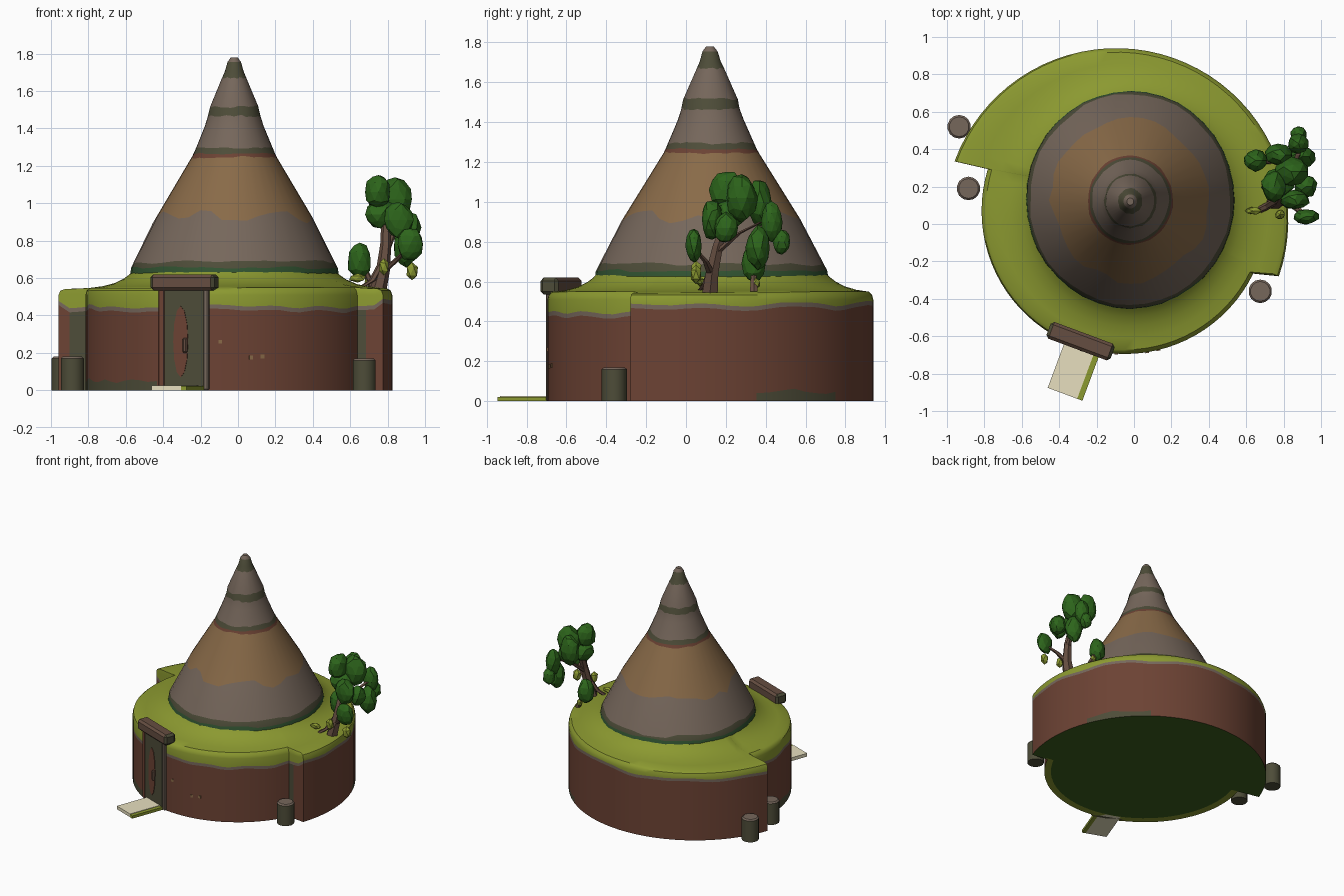
import bpy, bmesh, math, random
from mathutils import Vector, Matrix, noise

if "Cube" in bpy.data.objects:
    bpy.data.objects.remove(bpy.data.objects["Cube"])
random.seed(4)

COLOURS = {
    "grass": (0.26, 0.32, 0.03), "clay_wall": (0.15, 0.055, 0.034),
    "roof_grey": (0.18, 0.135, 0.105), "roof_tan": (0.25, 0.145, 0.065),
    "dark_olive": (0.075, 0.073, 0.04), "moss_green": (0.03, 0.085, 0.03),
    "leaf": (0.026, 0.13, 0.011), "cream": (0.80, 0.74, 0.52),
    "bark": (0.13, 0.075, 0.052), "underside": (0.045, 0.11, 0.012)}
NAMES = list(COLOURS)
MATS = []
for key, col in COLOURS.items():
    m = bpy.data.materials.new(key)
    m.use_nodes = True
    m.diffuse_color = (*col, 1)
    m.node_tree.nodes["Principled BSDF"].inputs["Base Color"].default_value = (*col, 1)
    MATS.append(m)


def finish(name, bm, smooth=None):
    bmesh.ops.recalc_face_normals(bm, faces=bm.faces)
    me = bpy.data.meshes.new(name)
    bm.to_mesh(me)
    bm.free()
    for m in MATS:
        me.materials.append(m)
    ob = bpy.data.objects.new(name, me)
    bpy.context.collection.objects.link(ob)
    if smooth:
        bpy.ops.object.select_all(action="DESELECT")
        ob.select_set(True)
        bpy.context.view_layer.objects.active = ob
        bpy.ops.object.shade_smooth_by_angle(angle=math.radians(smooth))


def paint(faces, colour):
    for f in faces:
        f.material_index = NAMES.index(colour)


def skin(bm, rings, rule, caps=(None, None)):
    """Join closed rings of points; rule(band, i) names each face's colour."""
    vs = [[bm.verts.new(p) for p in r] for r in rings]
    n = len(rings[0])
    for b in range(len(rings) - 1):
        for i in range(n):
            j = (i + 1) % n
            paint([bm.faces.new((vs[b][i], vs[b][j], vs[b + 1][j], vs[b + 1][i]))], rule(b, i))
    for ring, colour in zip((vs[0], vs[-1]), caps):
        if colour:
            paint([bm.faces.new(ring)], colour)


def wave(i, seed, size=0.35):
    return noise.noise(Vector((i * size, seed, 0.5)))


def arc(cx, cy, r, a0, a1, n):
    angles = [math.radians(a0 + (a1 - a0) * k / n) for k in range(n + 1)]
    return [Vector((cx + r * math.cos(a), cy + r * math.sin(a), 0)) for a in angles]


def thirds(p, q):
    return [p.lerp(q, 1 / 3), p.lerp(q, 2 / 3)]


# Drum house: two offset arcs that leave a step on each side
FRONT = Vector((-0.05, 0.07, 0))
R_FRONT = 0.765
back_arc = arc(-0.095, 0.02, 0.92, -19, 160, 40)
front_arc = arc(FRONT.x, FRONT.y, R_FRONT, 163, 334, 40)
outline = (back_arc + thirds(back_arc[-1], front_arc[0])
           + front_arc + thirds(front_arc[-1], back_arc[0]))
AXIS = Vector((-0.02, 0.13, 0))
N = len(outline)
LEFT_STEP = len(back_arc)
RIGHT_STEP = LEFT_STEP + 2 + len(front_arc)


def level(t, heights=None):
    """Outline moved a share t toward the roof's foot; grass slopes up to the foot."""
    ring = []
    for i, p in enumerate(outline):
        d = p - AXIS
        a = math.atan2(d.y, d.x)
        foot = AXIS + Vector((0.54 * math.cos(a), 0.575 * math.sin(a), 0))
        q = p.lerp(foot, t)
        z = heights[i] if heights else 0.54 + 0.1 * math.exp(-(q - foot).length / 0.09)
        ring.append((q.x, q.y, z))
    return ring


lip = [(0.487 if i < LEFT_STEP else 0.448) + 0.022 * wave(i, 2) for i in range(N)]
moss = [0.05 + 0.03 * wave(i, 7, 0.5) for i in range(N)]
rings = [level(0.22, [0] * N), level(0, [0] * N), level(0, moss),
         level(0, [z - 0.022 for z in lip]), level(0, lip),
         level(0, [0.51] * N), level(0.025, [0.533] * N)]
rings += [level(t) for t in (0.09, 0.35, 0.6, 0.8, 0.92, 1)]
MOSSY = [*range(9, 16), *range(LEFT_STEP, LEFT_STEP + 20), RIGHT_STEP - 1]


def drum_colour(band, i):
    if band == 0:
        return "grass" if LEFT_STEP < i < RIGHT_STEP else "underside"
    if band == 1:
        return "dark_olive" if i in MOSSY else "clay_wall"
    if band == 2:
        return "dark_olive" if i in (LEFT_STEP, LEFT_STEP + 1, RIGHT_STEP - 1) else "clay_wall"
    return "roof_grey" if band == 3 else "grass"


bm = bmesh.new()
skin(bm, rings, drum_colour, ("underside", None))
finish("drum_house", bm, 35)

# Small tan stones set in the front wall
for k, (x, z) in enumerate(((-0.095, 0.26), (0.07, 0.175), (0.13, 0.18))):
    bm = bmesh.new()
    y = FRONT.y - math.sqrt(R_FRONT ** 2 - (x - FRONT.x) ** 2)
    bmesh.ops.create_cube(bm, size=1, matrix=Matrix.Translation((x, y, z))
                          @ Matrix.Rotation((x - FRONT.x) / R_FRONT, 4, "Z")
                          @ Matrix.Diagonal((0.02, 0.009, 0.02, 1)))
    paint(bm.faces, "roof_tan")
    finish("wall_stone_%d" % (k + 1), bm)

# Stacked conical roof: radius, height, ripple, colour of the band above
PROFILE = [(0.56, 0.6, 0, "moss_green"), (0.552, 0.655, 0.015, "dark_olive"),
           (0.538, 0.685, 0.022, "roof_grey"), (0.415, 0.93, 0.05, "roof_tan"),
           (0.228, 1.245, 0.01, "clay_wall"), (0.218, 1.265, 0.008, "dark_olive"),
           (0.205, 1.295, 0.012, "roof_grey"), (0.158, 1.41, 0, "roof_grey"),
           (0.14, 1.465, 0.015, "dark_olive"), (0.13, 1.515, 0.012, "roof_grey"),
           (0.065, 1.67, 0.01, "dark_olive"), (0.05, 1.705, 0, "dark_olive"),
           (0.036, 1.755, 0, "roof_grey"), (0.018, 1.78, 0, "roof_grey")]
SEG = 40
rings = []
for k, (r, z, ripple, _) in enumerate(PROFILE):
    ring = []
    for i in range(SEG):
        a = math.tau * i / SEG
        dz = ripple * wave(i, k * 3.7, 0.6)
        rr = r - 0.57 * dz
        ring.append((AXIS.x + rr * math.cos(a), AXIS.y - 0.01 * k / 13 + rr * 1.05 * math.sin(a), z + dz))
    rings.append(ring)
bm = bmesh.new()
skin(bm, rings, lambda b, i: PROFILE[b][3], (None, "roof_grey"))
finish("cone_roof", bm, 25)

# Doorway parts sit in a frame turned to face out of the drum
TURN = Matrix.Translation(FRONT) @ Matrix.Rotation(math.radians(-20.4), 4, "Z")


def door_box(name, side, out, z, size, colour, bevel=0, ends=None):
    bm = bmesh.new()
    bmesh.ops.create_cube(bm, size=1, matrix=Matrix.Diagonal((*size, 1)))
    if bevel:
        bmesh.ops.bevel(bm, geom=bm.edges[:], offset=bevel, segments=1, affect="EDGES")
    bm.normal_update()
    paint(bm.faces, colour)
    if ends:
        paint([f for f in bm.faces if abs(f.normal.x) > 0.5], ends)
    bm.transform(TURN @ Matrix.Translation((side, -out, z)))
    finish(name, bm)


door_box("door_panel", 0.03, 0.751, 0.27, (0.22, 0.03, 0.54), "dark_olive")
door_box("right_door_post", -0.1, 0.739, 0.27, (0.036, 0.05, 0.54), "clay_wall", 0.006)
door_box("left_door_post", 0.152, 0.739, 0.27, (0.03, 0.05, 0.54), "roof_grey", 0.006)
door_box("lintel", 0.022, 0.735, 0.577, (0.365, 0.095, 0.085), "bark", 0.016, "dark_olive")
door_box("step_grass_edge", 0.127, 0.87, 0.011, (0.03, 0.32, 0.022), "grass")
door_box("step_top", 0.028, 0.87, 0.013, (0.168, 0.32, 0.026), "cream")

# Oval clay patch and handle on the door
bm = bmesh.new()
bmesh.ops.create_cone(bm, cap_ends=True, segments=12, radius1=1, radius2=1, depth=1,
                      matrix=TURN @ Matrix.Translation((0.012, -0.767, 0.26))
                      @ Matrix.Diagonal((0.042, 0.006, 0.19, 1)) @ Matrix.Rotation(math.pi / 2, 4, "X"))
paint(bm.faces, "clay_wall")
finish("door_patch", bm)
door_box("door_handle", 0.04, 0.774, 0.24, (0.025, 0.02, 0.08), "bark", 0.006)

# Log stumps beside the steps in the wall
for k, (x, y, h) in enumerate(((-0.935, 0.52, 0.18), (-0.885, 0.19, 0.18), (0.675, -0.36, 0.17))):
    bm = bmesh.new()
    bmesh.ops.create_cone(bm, cap_ends=True, segments=14, radius1=0.063, radius2=0.063, depth=h,
                          matrix=Matrix.Translation((x, y, h / 2)))
    rim = [e for e in bm.edges if all(v.co.z > h * 0.9 for v in e.verts)]
    bmesh.ops.bevel(bm, geom=rim, offset=0.01, segments=1, affect="EDGES")
    bm.normal_update()
    paint(bm.faces, "dark_olive")
    paint([f for f in bm.faces if f.normal.z > 0.5], "roof_grey")
    finish("stump_%d" % (k + 1), bm, 40)


# Tree: tapered limbs
def limb(name, points, r0, r1):
    bm = bmesh.new()
    rings = []
    for k, p in enumerate(points):
        r = r0 + (r1 - r0) * k / (len(points) - 1)
        rings.append([(p[0] + r * math.cos(math.tau * i / 6), p[1] + r * math.sin(math.tau * i / 6), p[2])
                      for i in range(6)])
    skin(bm, rings, lambda b, i: "bark", ("bark", "bark"))
    finish(name, bm)


limb("trunk", [(0.75, 0.12, 0.54), (0.775, 0.13, 0.64), (0.79, 0.16, 0.78), (0.79, 0.22, 0.95)], 0.045, 0.022)
limb("root_branch", [(0.66, 0.07, 0.55), (0.72, 0.1, 0.59), (0.77, 0.13, 0.68)], 0.018, 0.022)
limb("outer_branch", [(0.77, 0.13, 0.63), (0.85, 0.1, 0.7), (0.91, 0.05, 0.76)], 0.025, 0.012)
limb("upper_branch", [(0.79, 0.16, 0.75), (0.83, 0.26, 0.84), (0.88, 0.38, 0.9)], 0.024, 0.012)
limb("second_trunk", [(0.72, 0.34, 0.55), (0.69, 0.34, 0.62), (0.66, 0.34, 0.68)], 0.022, 0.012)


# Faceted leaf clumps, then small grassy sprigs: centre and radii
def clump(name, x, y, z, a, b, c, colour):
    bm = bmesh.new()
    bmesh.ops.create_icosphere(bm, subdivisions=2 if colour == "leaf" else 1, radius=1)
    for v in bm.verts:
        v.co *= random.uniform(0.9, 1.06)
    bmesh.ops.transform(bm, matrix=Matrix.Translation((x, y, z)) @ Matrix.Diagonal((a, b, c, 1)), verts=bm.verts)
    paint(bm.faces, colour)
    finish(name, bm)


CLUMPS = [(0.92, 0.04, 0.78, 0.07, 0.042, 0.09), (0.86, 0.13, 0.91, 0.08, 0.055, 0.1),
          (0.75, 0.2, 1.06, 0.07, 0.085, 0.1), (0.84, 0.28, 1.02, 0.09, 0.08, 0.12),
          (0.77, 0.37, 1.0, 0.075, 0.06, 0.12), (0.88, 0.43, 0.9, 0.06, 0.055, 0.1),
          (0.88, 0.48, 0.8, 0.045, 0.045, 0.065), (0.65, 0.34, 0.69, 0.065, 0.06, 0.095),
          (0.92, 0.2, 0.87, 0.06, 0.06, 0.08), (0.9, 0.36, 0.77, 0.07, 0.06, 0.11),
          (0.77, 0.22, 0.94, 0.09, 0.08, 0.08)]
for k, c in enumerate(CLUMPS):
    clump("leaf_clump_%d" % (k + 1), *c, "leaf")
SPRIGS = [(0.93, 0.05, 0.635, 0.035, 0.03, 0.05), (0.64, 0.07, 0.6, 0.05, 0.022, 0.025),
          (0.78, 0.05, 0.66, 0.03, 0.03, 0.05), (0.7, 0.35, 0.59, 0.025, 0.025, 0.03)]
for k, c in enumerate(SPRIGS):
    clump("sprig_%d" % (k + 1), *c, "grass")
